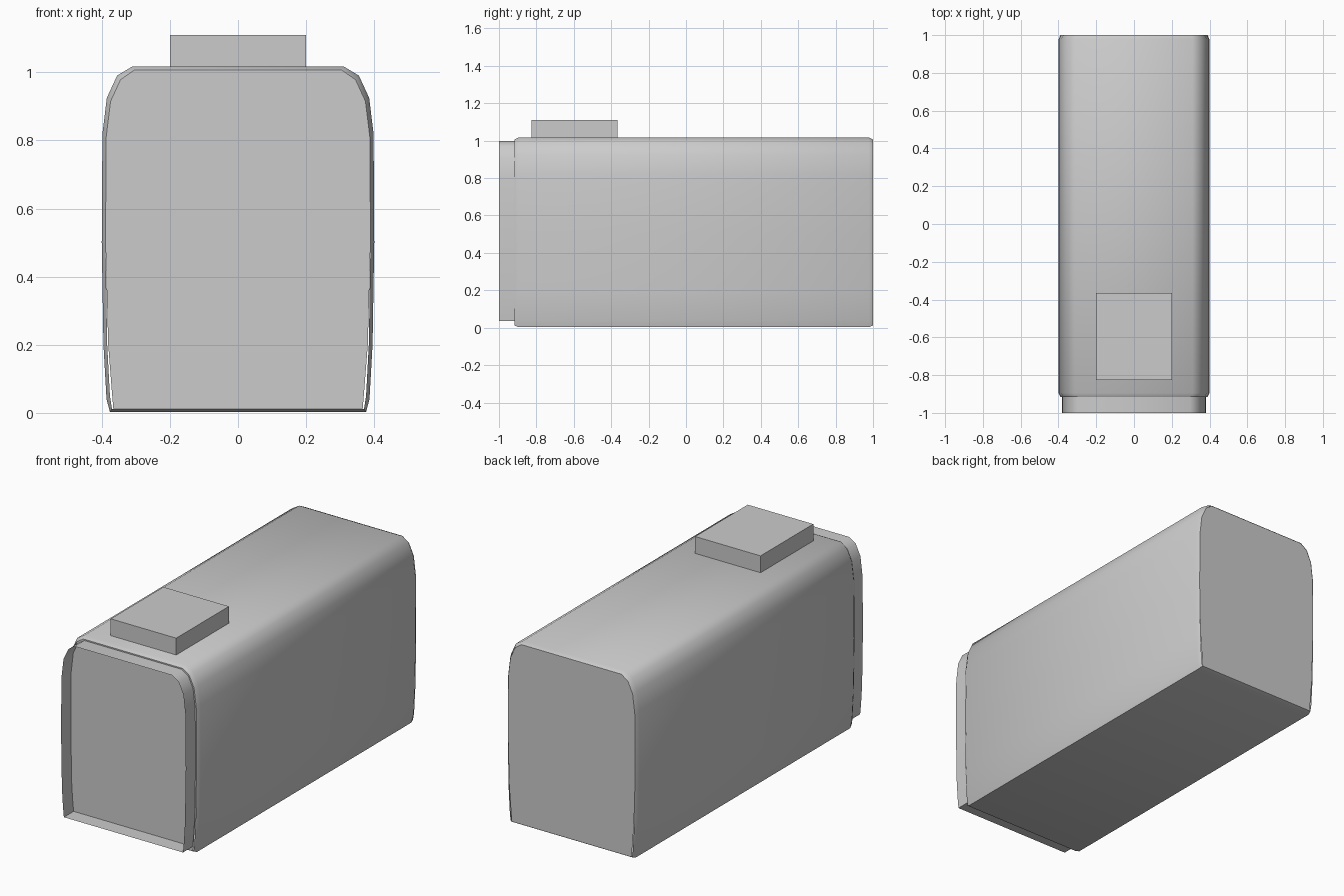
import bpy
import bmesh
import math

cube = bpy.data.objects.get("Cube")
if cube:
    bpy.data.objects.remove(cube, do_unlink=True)

GREY = (0.6, 0.6, 0.6, 1.0)
grey = bpy.data.materials.new("plain grey")
grey.use_nodes = True
grey.diffuse_color = GREY
grey.node_tree.nodes["Principled BSDF"].inputs["Base Color"].default_value = GREY

# Right half of each arched cross-section as (x, z), bottom to top
OUTER = [(.376, .003), (.386, .04), (.395, .2), (.4, .5), (.398, .82),
         (.385, .925), (.355, .99), (.31, 1.017)]
RIM = [(.37, .012), (.376, .05), (.384, .2), (.389, .5), (.387, .81),
       (.374, .915), (.345, .978), (.305, 1.006)]
PANEL = [(.366, .012), (.37, .06), (.381, .2), (.389, .5), (.387, .81),
         (.374, .915), (.345, .978), (.305, 1.006)]
COLLAR = [(.364, .037), (.37, .1), (.376, .2), (.381, .5), (.379, .8),
          (.366, .91), (.337, .972), (.298, .998)]


def loft(name, sections):
    """Join mirrored cross-sections placed along y; one section makes a panel."""
    bm = bmesh.new()
    rings = []
    for y, half in sections:
        outline = half + [(-x, z) for x, z in reversed(half)]
        rings.append([bm.verts.new((x, y, z)) for x, z in outline])
    if len(rings) == 1:
        bm.faces.new(rings[0])
        if sections[0][0] > 0:
            bmesh.ops.reverse_faces(bm, faces=bm.faces[:])
    for a, b in zip(rings, rings[1:]):
        for i in range(len(a)):
            j = (i + 1) % len(a)
            bm.faces.new((a[i], a[j], b[j], b[i]))
    if len(rings) > 1:
        # Tubes face outward
        bm.normal_update()
        if sum(f.normal.x * f.calc_center_median().x for f in bm.faces) < 0:
            bmesh.ops.reverse_faces(bm, faces=bm.faces[:])
    mesh = bpy.data.meshes.new(name)
    bm.to_mesh(mesh)
    bm.free()
    obj = bpy.data.objects.new(name, mesh)
    bpy.context.collection.objects.link(obj)
    mesh.materials.append(grey)
    bpy.ops.object.select_all(action='DESELECT')
    obj.select_set(True)
    bpy.context.view_layer.objects.active = obj
    bpy.ops.object.shade_smooth_by_angle(angle=math.radians(40))
    return obj


# Long hollow housing with softened ends
loft("housing", [(-.917, RIM), (-.895, OUTER), (.977, OUTER), (1, RIM)])

# End panels and the open collar around the front
loft("front_panel", [(-.915, PANEL)])
loft("back_panel", [(.998, PANEL)])
loft("front_collar", [(-1, COLLAR), (-.915, COLLAR)])

# Flat box on the roof
bpy.ops.mesh.primitive_cube_add(size=1, location=(0, -.595, 1.06))
box = bpy.context.object
box.name = "roof_box"
box.scale = (.4, .46, .1)
box.data.materials.append(grey)
